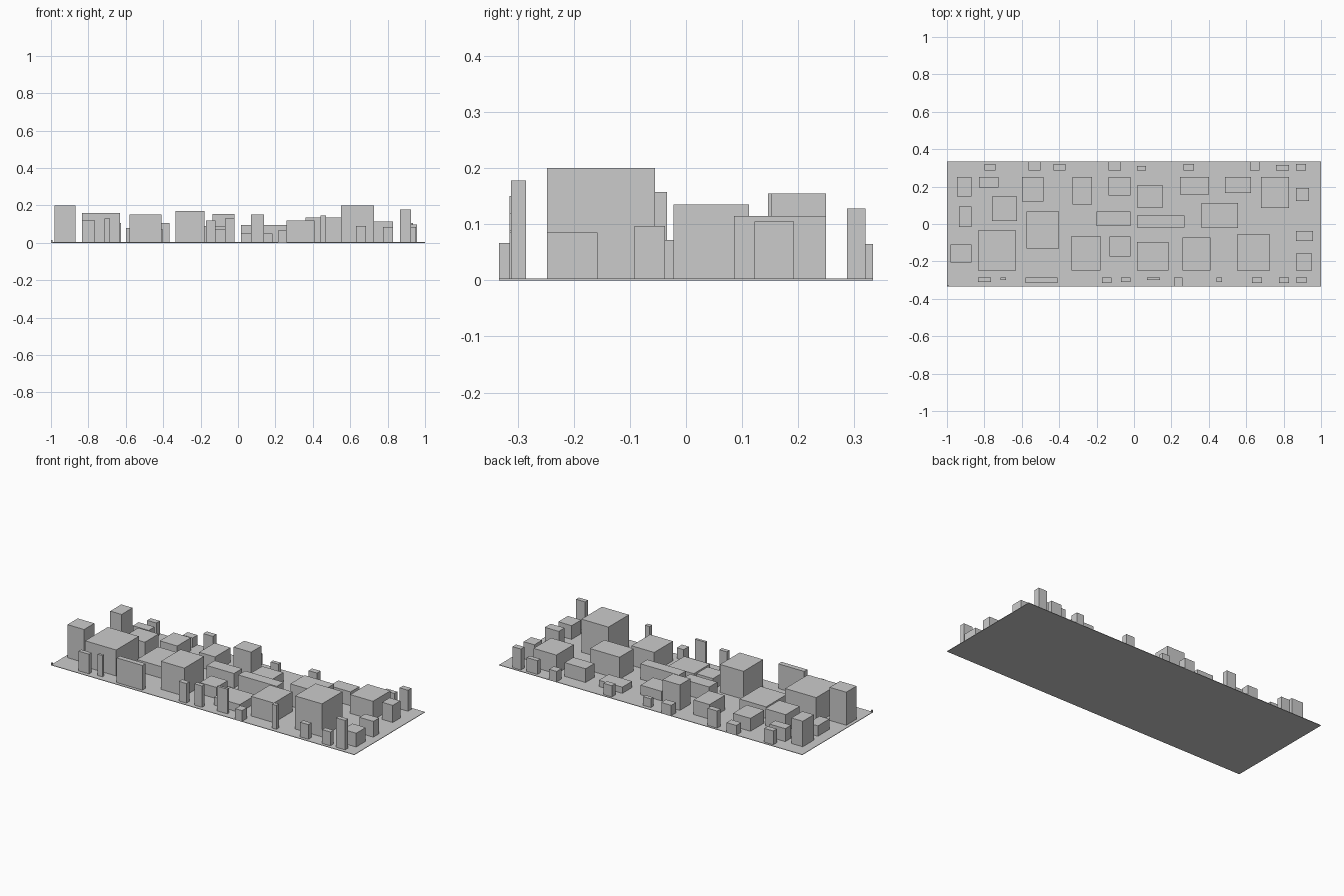
import bpy, bmesh
from mathutils import Vector


def block(name, x0, x1, y0, y1, z1, z0=0.0):
    """Axis-aligned box given by its extents."""
    bm = bmesh.new()
    bmesh.ops.create_cube(bm, size=1)
    bmesh.ops.scale(bm, vec=Vector((x1 - x0, y1 - y0, z1 - z0)), verts=bm.verts)
    bmesh.ops.translate(bm, vec=Vector(((x0 + x1) / 2, (y0 + y1) / 2, (z0 + z1) / 2)), verts=bm.verts)
    mesh = bpy.data.meshes.new(name)
    bm.to_mesh(mesh)
    bm.free()
    obj = bpy.data.objects.new(name, mesh)
    bpy.context.collection.objects.link(obj)
    return obj


# Ground slab with a tiny corner marker
block("ground_slab", -1, 1, -0.333, 0.333, 0.003)
block("corner_marker", -1, -0.993, -0.333, -0.326, 0.015)

# Small buildings along the back edge: x0, x1, y1, height
BACK = 0.287
for x0, x1, y1, h in [
    (-.80, -.74, .32, .085), (-.565, -.50, .333, .06), (-.43, -.367, .32, .105),
    (-.135, -.07, .333, .065), (.015, .065, .31, .055), (.265, .32, .32, .07),
    (.62, .67, .333, .065), (.76, .83, .315, .085), (.865, .92, .32, .128),
]:
    block("back_edge_building", x0, x1, BACK, y1, h)

# Small buildings along the front edge: x0, x1, y0, height
for x0, x1, y0, h in [
    (-.835, -.765, -.31, .12), (-.715, -.685, -.30, .13), (-.58, -.41, -.315, .15),
    (-.17, -.12, -.315, .12), (-.07, -.02, -.31, .13), (.07, .14, -.30, .15),
    (.215, .26, -.333, .067), (.44, .47, -.31, .145), (.63, .685, -.315, .09),
    (.775, .83, -.315, .085), (.865, .925, -.312, .178),
]:
    block("front_edge_building", x0, x1, y0, -0.285, h)

# Back row: x0, x1, y0, y1, height
for b in [
    (-.945, -.87, .146, .25, .155), (-.83, -.725, .195, .25, .08),
    (-.76, -.625, .015, .146, .105), (-.60, -.485, .12, .25, .08),
    (-.33, -.225, .105, .25, .09), (-.135, -.02, .152, .25, .155),
    (.015, .155, .088, .207, .06), (.245, .40, .157, .25, .04),
    (.487, .625, .167, .25, .085), (.68, .83, .086, .25, .115),
    (.865, .935, .122, .193, .105),
]:
    block("back_row_building", *b)

# Middle row
for b in [
    (-.935, -.87, -.015, .093, .065), (-.575, -.40, -.132, .067, .072),
    (-.20, -.02, -.01, .067, .09), (.015, .27, -.02, .045, .095),
    (.36, .555, -.022, .112, .135), (.865, .957, -.092, -.037, .097),
]:
    block("middle_row_building", *b)

# Front row
for b in [
    (-.98, -.87, -.207, -.11, .20), (-.835, -.63, -.248, -.034, .158),
    (-.335, -.18, -.248, -.063, .17), (-.13, -.02, -.175, -.068, .07),
    (.015, .185, -.248, -.095, .05), (.26, .41, -.248, -.072, .12),
    (.55, .728, -.248, -.055, .20), (.865, .953, -.248, -.158, .085),
]:
    block("front_row_building", *b)
